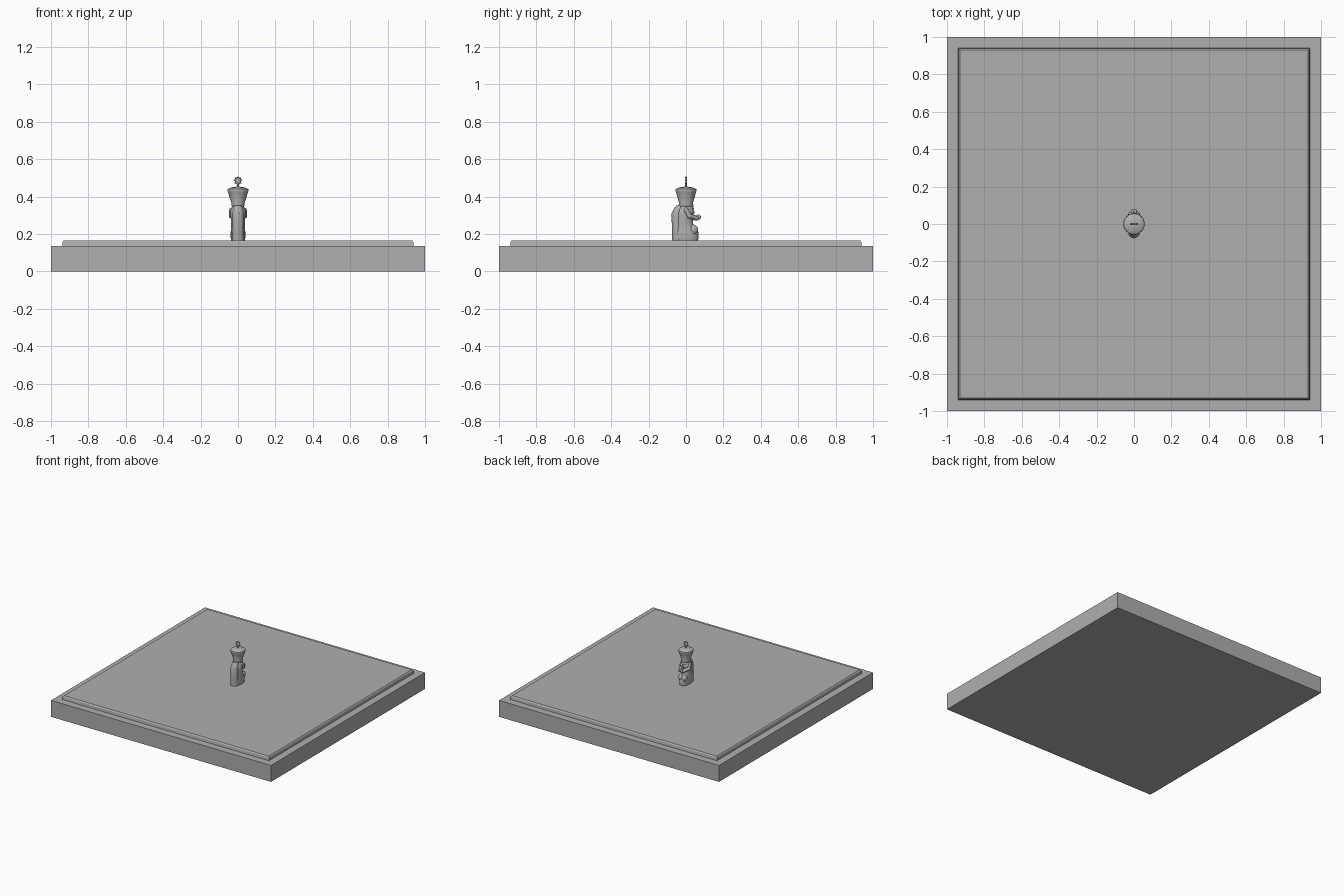
import bpy, bmesh, math
from mathutils import Vector

cube = bpy.data.objects.get("Cube")
if cube:
    bpy.data.objects.remove(cube, do_unlink=True)

stone = bpy.data.materials.new("grey_stone")
stone.use_nodes = True
GREY = (0.43, 0.43, 0.43, 1)
stone.diffuse_color = GREY
stone.node_tree.nodes["Principled BSDF"].inputs["Base Color"].default_value = GREY


def finish(name, bm, smooth=True):
    bmesh.ops.recalc_face_normals(bm, faces=bm.faces)
    mesh = bpy.data.meshes.new(name)
    bm.to_mesh(mesh)
    bm.free()
    mesh.materials.append(stone)
    obj = bpy.data.objects.new(name, mesh)
    bpy.context.collection.objects.link(obj)
    if smooth:
        bpy.ops.object.select_all(action='DESELECT')
        obj.select_set(True)
        bpy.context.view_layer.objects.active = obj
        bpy.ops.object.shade_smooth_by_angle(angle=math.radians(40))
    return obj


def loft(name, rings, sides=24, turn=0.0, smooth=True):
    """Stack ellipses given as (z, centre y, x radius, y radius)."""
    bm = bmesh.new()
    loops = []
    for z, cy, rx, ry in rings:
        angles = [turn + 2 * math.pi * i / sides for i in range(sides)]
        loops.append([bm.verts.new((rx * math.cos(a), cy + ry * math.sin(a), z)) for a in angles])
    for low, high in zip(loops, loops[1:]):
        for i in range(sides):
            j = (i + 1) % sides
            bm.faces.new((low[i], low[j], high[j], high[i]))
    bm.faces.new(loops[0])
    bm.faces.new(loops[-1])
    return finish(name, bm, smooth)


def slab(name, levels):
    r = math.sqrt(2)
    return loft(name, [(z, 0, h * r, h * r) for z, h in levels], 4, math.pi / 4, False)


def ball(name, centre, radii):
    bm = bmesh.new()
    bmesh.ops.create_uvsphere(bm, u_segments=16, v_segments=10, radius=1)
    for v in bm.verts:
        v.co = Vector(centre) + Vector(c * r for c, r in zip(v.co, radii))
    return finish(name, bm)


def tube(name, points, radius):
    """Round limb through points, with rounded joints."""
    bm = bmesh.new()
    pts = [Vector(p) for p in points]
    for a, b in zip(pts, pts[1:]):
        d = b - a
        made = bmesh.ops.create_cone(bm, segments=12, radius1=radius, radius2=radius, depth=d.length)
        turn = d.to_track_quat('Z', 'Y')
        for v in made["verts"]:
            v.co = turn @ v.co + (a + b) / 2
    for p in pts:
        made = bmesh.ops.create_uvsphere(bm, u_segments=12, v_segments=8, radius=radius)
        for v in made["verts"]:
            v.co += p
    return finish(name, bm)


# Square board with a raised, bevelled top
slab("board_base", [(0, 1), (0.135, 1)])
slab("board_top", [(0.135, 0.94), (0.158, 0.937), (0.166, 0.93)])

# Robe, with knees pushed out at the back
loft("robe", [(0.166, 0, 0.037, 0.064), (0.18, 0, 0.039, 0.067), (0.21, 0, 0.039, 0.066),
              (0.235, -0.006, 0.037, 0.055), (0.26, -0.01, 0.036, 0.046),
              (0.30, -0.008, 0.04, 0.046), (0.33, -0.004, 0.04, 0.042),
              (0.348, 0, 0.03, 0.033), (0.36, 0, 0.024, 0.026)])

# Long mantle down the front, with a raised central fold
loft("mantle", [(0.166, -0.045, 0.03, 0.026), (0.22, -0.048, 0.029, 0.025),
                (0.30, -0.049, 0.03, 0.026), (0.33, -0.042, 0.028, 0.026),
                (0.352, -0.03, 0.02, 0.022)])
loft("mantle_fold", [(0.17, -0.056, 0.015, 0.018), (0.25, -0.058, 0.014, 0.018),
                     (0.31, -0.059, 0.013, 0.018), (0.345, -0.046, 0.01, 0.014)])

# Arms and folded hands
for side, label in ((1, "left"), (-1, "right")):
    tube(label + "_arm", [(side * 0.034, 0, 0.328), (side * 0.036, 0.018, 0.296),
                          (side * 0.012, 0.056, 0.284)], 0.013)
    ball(label + "_hand", (side * 0.007, 0.066, 0.29), (0.010, 0.014, 0.014))
    ball(label + "_knee", (side * 0.016, 0.04, 0.222), (0.019, 0.024, 0.028))

# Head and collar
ball("head", (0, 0, 0.336), (0.033, 0.042, 0.03))
loft("collar", [(0.302, 0, 0.035, 0.038), (0.310, 0, 0.041, 0.045),
                (0.322, 0, 0.041, 0.045), (0.33, 0, 0.035, 0.038)])

# Flared crown with a domed cap
loft("crown", [(0.346, 0, 0.031, 0.037), (0.354, 0, 0.036, 0.04), (0.364, 0, 0.035, 0.037),
               (0.425, 0, 0.054, 0.054), (0.433, 0, 0.057, 0.057), (0.440, 0, 0.055, 0.055),
               (0.448, 0, 0.04, 0.04), (0.453, 0, 0.012, 0.012)])

# Thin upright finial: stem, disc and beaded rim
tube("finial_stem", [(0, 0, 0.45), (0, 0, 0.475)], 0.005)
ball("finial_disc", (0, 0, 0.483), (0.017, 0.004, 0.02))
for i in range(7):
    a = math.radians(-30 + 40 * i)
    ball(f"finial_bead_{i + 1}", (0.017 * math.cos(a), 0, 0.484 + 0.019 * math.sin(a)),
         (0.005, 0.005, 0.005))
